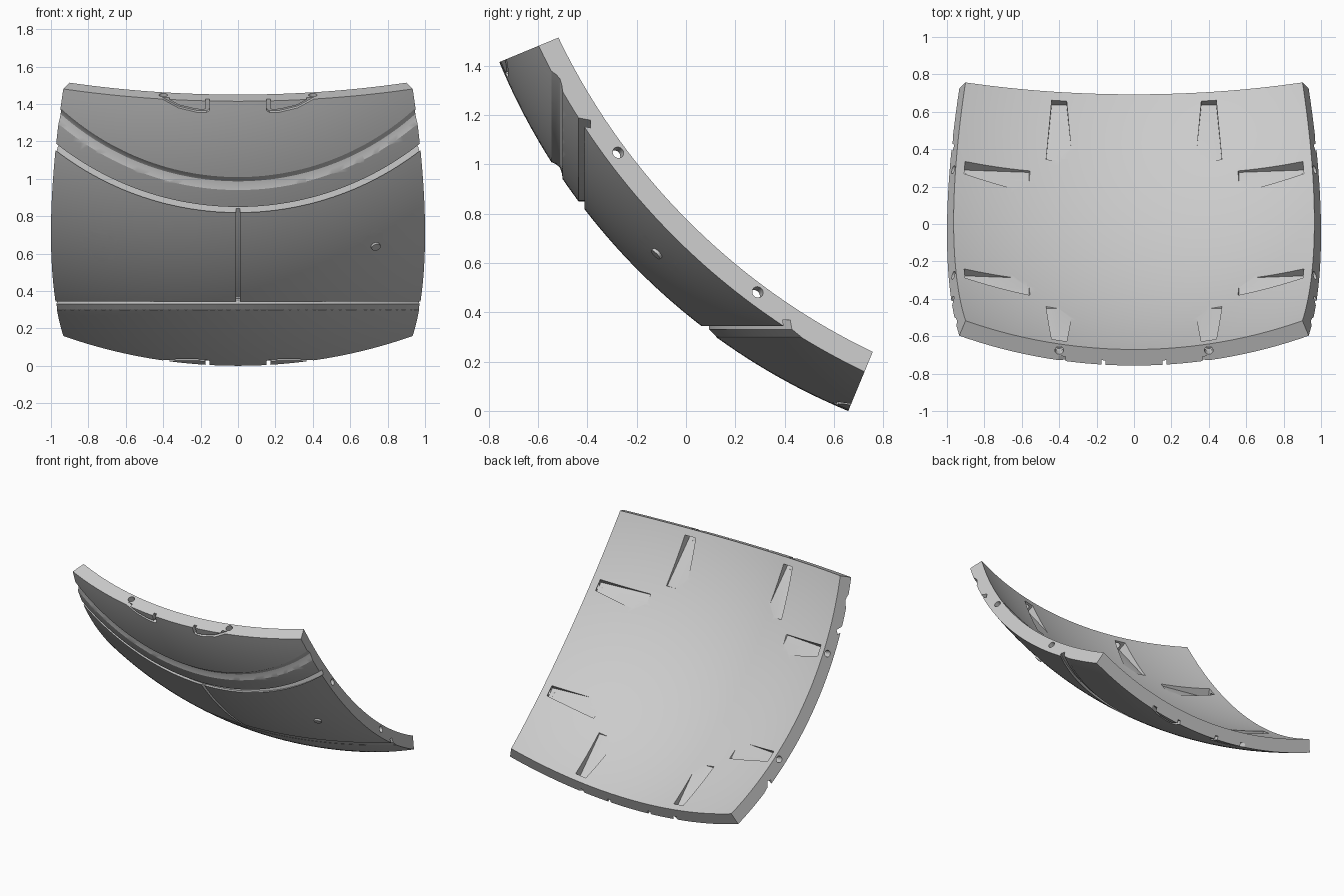
import bpy, bmesh
from math import radians, sin, cos, tan, sqrt
from mathutils import Matrix, Vector

if "Cube" in bpy.data.objects:
    bpy.data.objects.remove(bpy.data.objects["Cube"])

HALF = radians(22.5)               # half opening angle of the panel
OUTER = 1 / sin(HALF)              # outer radius gives a width of 2
INNER = 2.52
CENTRE = Vector((0, 1.6575, 2.4142))
TILT = Matrix.Translation(CENTRE) @ Matrix.Rotation(radians(-45), 4, 'X')
X, Y, Z = Vector((1, 0, 0)), Vector((0, 1, 0)), Vector((0, 0, 1))

grey = bpy.data.materials.new("panel_grey")
grey.use_nodes = True
grey.diffuse_color = (0.6, 0.6, 0.6, 1)
grey.node_tree.nodes["Principled BSDF"].inputs["Base Color"].default_value = (0.6, 0.6, 0.6, 1)


def finish(bm, name, matrix=Matrix()):
    bm.transform(matrix)
    bmesh.ops.recalc_face_normals(bm, faces=bm.faces[:])
    mesh = bpy.data.meshes.new(name)
    bm.to_mesh(mesh)
    bm.free()
    mesh.materials.append(grey)
    obj = bpy.data.objects.new(name, mesh)
    bpy.context.scene.collection.objects.link(obj)
    return obj


# Curved shell: a square piece of a thick sphere
bm = bmesh.new()
bmesh.ops.create_grid(bm, x_segments=44, y_segments=44, size=HALF)
inner = bm.verts[:]
extruded = bmesh.ops.extrude_face_region(bm, geom=bm.faces[:], use_keep_orig=True)["geom"]
outer = [g for g in extruded if isinstance(g, bmesh.types.BMVert)]
for verts, radius in ((inner, INNER), (outer, OUTER)):
    for v in verts:
        v.co = Vector((tan(v.co.x), tan(v.co.y), -1)).normalized() * radius
panel = finish(bm, "curved_panel", TILT)
cutters = []


def cut(bm, name, matrix=TILT):
    obj = finish(bm, name, matrix)
    obj.hide_render = True
    cutters.append(obj)


def loft(sections, name, matrix=TILT):
    """Closed solid through matching rings of points."""
    bm = bmesh.new()
    rings = [[bm.verts.new(p) for p in s] for s in sections]
    n = len(rings[0])
    for a, b in zip(rings, rings[1:]):
        for i in range(n):
            bm.faces.new((a[i], a[(i + 1) % n], b[(i + 1) % n], b[i]))
    bm.faces.new(rings[0])
    bm.faces.new(rings[-1])
    cut(bm, name, matrix)


def sweep(profile, axis, start, side, angle, name, steps=64):
    """Turn a (radius, height) profile about an axis through the sphere centre."""
    sections = []
    for i in range(steps + 1):
        a = angle * (2 * i / steps - 1)
        out = start * cos(a) + side * sin(a)
        sections.append([axis * h + out * r for r, h in profile])
    loft(sections, name, Matrix.Translation(CENTRE))


def drill(radius, depth, position, direction, name):
    bm = bmesh.new()
    bmesh.ops.create_cone(bm, cap_ends=True, segments=24, radius1=radius,
                          radius2=radius, depth=depth)
    turn = direction.to_track_quat('Z', 'Y').to_matrix().to_4x4()
    cut(bm, name, TILT @ Matrix.Translation(position) @ turn)


# Ring grooves: upper slot, upper cove and lower slot with a chamfer
ARC = radians(46)
slot = [(1.565, 2.2), (1.565, 2.045), (1.595, 2.045), (1.595, 2.2)]
cove = [(1.405, 2.3), (1.405, 2.204), (1.414, 2.184), (1.428, 2.168),
        (1.45, 2.161), (1.475, 2.157), (1.475, 2.3)]
chamfered = [(1.535, 2.2), (1.535, 2.113), (1.565, 2.083)] + slot[1:]
sweep(slot, -Y, -Z, X, ARC, "upper_slot_cutter")
sweep(cove, -Y, -Z, X, ARC, "upper_cove_cutter")
sweep(chamfered, -Z, -Y, X, ARC, "lower_slot_cutter")

# Centre seam between the two slots
seam = [(2.58, -0.012), (2.58, 0.012), (2.7, 0.012), (2.7, -0.012)]
axis_out = (-Y - Z).normalized()
sweep(seam, X, axis_out, (Y - Z).normalized(), radians(7.8), "seam_cutter", 12)

# Round dishes with a small central hole
for side in (-1, 1):
    out = Vector((side * 0.735, 0, -2.507)).normalized()
    bm = bmesh.new()
    bmesh.ops.create_uvsphere(bm, u_segments=48, v_segments=48, radius=0.26)
    turn = out.to_track_quat('Z', 'Y').to_matrix().to_4x4()
    cut(bm, "dish_cutter", TILT @ Matrix.Translation(out * (OUTER + 0.238)) @ turn)
    drill(0.025, 0.06, out * (OUTER - 0.018), out, "dish_hole_cutter")

# Tapered bolt pockets and bolt holes, two on each edge
for quarter in range(4):
    spin = Matrix.Rotation(radians(90 * quarter), 3, 'Z')
    normal = spin @ Vector((cos(HALF), 0, sin(HALF)))
    depth = spin @ Vector((sin(HALF), 0, -cos(HALF)))
    along = spin @ Y
    for side in (-0.4, 0.4):
        sections = []
        for inset, width, floor in ((0.05, 0.04, 2.55), (0.41, 0.07, 2.454)):
            sections.append([along * (side + w) + depth * d - normal * inset
                             for w, d in ((-width, 2.2), (width, 2.2),
                                          (width, floor), (-width, floor))])
        loft(sections, "pocket_cutter")
        drill(0.023, 0.16, along * side + depth * 2.525, normal, "bolt_hole_cutter")

# Hooked tab grooves by the top and bottom edges
hook_outer = [(0.153, -0.03), (0.153, 0.055), (0.168, 0.068), (0.22, 0.068),
              (0.32, 0.046), (0.46, -0.03)]
hook_inner = [(0.175, -0.03), (0.175, 0.046), (0.18, 0.05), (0.22, 0.05),
              (0.315, 0.03), (0.42, -0.03)]
for end in (-1, 1):
    normal = Vector((0, end * cos(HALF), sin(HALF)))
    depth = Vector((0, end * sin(HALF), -cos(HALF)))
    for side in (-1, 1):
        def place(p, radius):
            u, s = p
            return X * side * u - normal * s + depth * sqrt(radius**2 - u**2 - s**2)
        loft([[place(a, OUTER - 0.025), place(b, OUTER - 0.025),
               place(b, OUTER + 0.05), place(a, OUTER + 0.05)]
              for a, b in zip(hook_outer, hook_inner)], "tab_groove_cutter")

# Cut everything, then shade smoothly with crisp edges
bpy.ops.object.select_all(action='DESELECT')
bpy.context.view_layer.objects.active = panel
panel.select_set(True)
for cutter in cutters:
    mod = panel.modifiers.new("cut", 'BOOLEAN')
    mod.operation = 'DIFFERENCE'
    mod.solver = 'EXACT'
    mod.object = cutter
    bpy.ops.object.modifier_apply(modifier=mod.name)
for cutter in cutters:
    bpy.data.objects.remove(cutter)
bpy.ops.object.shade_smooth_by_angle(angle=radians(25))
